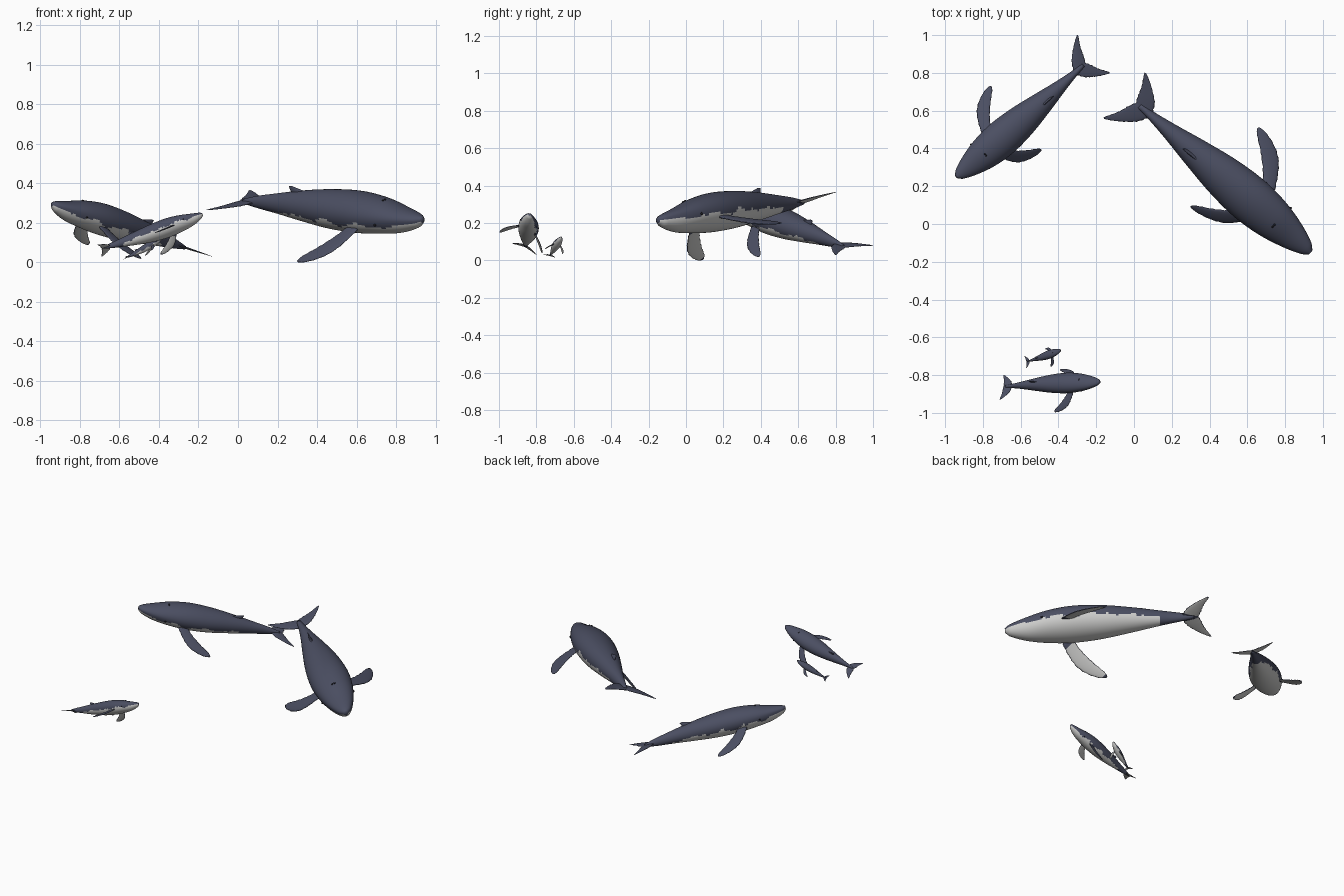
import bpy, bmesh, math, random
from mathutils import Vector

random.seed(4)
if "Cube" in bpy.data.objects:
    bpy.data.objects.remove(bpy.data.objects["Cube"])


def material(name, color):
    mat = bpy.data.materials.new(name)
    mat.use_nodes = True
    mat.diffuse_color = color
    bsdf = mat.node_tree.nodes["Principled BSDF"]
    bsdf.inputs["Base Color"].default_value = color
    bsdf.inputs["Roughness"].default_value = 0.6
    return mat


SLATE = material("slate blue", (0.070, 0.077, 0.122, 1))
PALE = material("pale belly grey", (0.62, 0.62, 0.61, 1))
BLACK = material("eye black", (0.012, 0.012, 0.016, 1))

# Body profile in body lengths: position, half width, height above and below the spine
BODY = [(0, .012, .012, .014), (.025, .034, .022, .036), (.11, .068, .042, .066),
        (.22, .095, .070, .080), (.35, .106, .086, .088), (.5, .095, .082, .083),
        (.66, .068, .066, .064), (.81, .039, .044, .042), (.92, .021, .027, .026),
        (1, .012, .010, .010)]
FLIPPER = [(0, .062), (.25, .070), (.5, .076), (.75, .062), (.92, .040), (1, .012)]
FLUKE = [(0, .085), (.3, .080), (.6, .052), (.85, .028), (1, .008)]
DORSAL = [(0, .085), (.5, .050), (1, .016)]


def sample(table, t, col=1):
    """Smooth cubic interpolation through one column of a table."""
    n = len(table) - 1
    i = next((k for k in range(n) if t <= table[k + 1][0]), n - 1)

    def slope(k):
        a, b = table[max(k - 1, 0)], table[min(k + 1, n)]
        return (b[col] - a[col]) / (b[0] - a[0])
    a, b = table[i], table[i + 1]
    h = b[0] - a[0]
    u = (t - a[0]) / h
    return ((2 * u**3 - 3 * u**2 + 1) * a[col] + (u**3 - 2 * u**2 + u) * h * slope(i)
            + (3 * u**2 - 2 * u**3) * b[col] + (u**3 - u**2) * h * slope(i + 1))


def loft(name, rings, is_pale):
    """Skin closed rings; is_pale(ring, segment) picks the belly colour."""
    bm = bmesh.new()
    rows = [[bm.verts.new(p) for p in ring] for ring in rings]
    k = len(rows[0])
    for i in range(len(rows) - 1):
        for j in range(k):
            m = (j + 1) % k
            face = bm.faces.new((rows[i][j], rows[i][m], rows[i + 1][m], rows[i + 1][j]))
            face.material_index = int(is_pale(i, j))
    bm.faces.new(rows[0])
    bm.faces.new(rows[-1])
    bmesh.ops.recalc_face_normals(bm, faces=bm.faces)
    for face in bm.faces:
        face.smooth = True
    mesh = bpy.data.meshes.new(name)
    bm.to_mesh(mesh)
    bm.free()
    mesh.materials.append(SLATE)
    mesh.materials.append(PALE)
    obj = bpy.data.objects.new(name, mesh)
    bpy.context.collection.objects.link(obj)


def blade(name, root, tip, fwd, up, size, chords, bulge, square, thick, pale):
    """A tapered fin from root to tip, bowed forward, pale on its lower face."""
    span = (tip - root).normalized()
    chord = (fwd - span * fwd.dot(span) * square).normalized()
    normal = span.cross(chord).normalized()
    if normal.dot(up) < 0:
        normal = -normal
    steps, k = 18, 16
    rings = []
    for i in range(steps + 1):
        s = i / steps
        c = root.lerp(tip, s) + chord * bulge * size * math.sin(math.pi * s)
        half = sample(chords, s) * size / 2
        wobble = 1 + 0.05 * math.sin(i * 2.4)
        rings.append([c + chord * half * wobble * math.cos(a) + normal * half * thick * math.sin(a)
                      for a in (2 * math.pi * j / k for j in range(k))])
    loft(name, rings, lambda i, j: pale and k / 2 + 1 <= j < k - 1
         and 1 < i < steps - 1)


def ball(name, pos, radius):
    bpy.ops.mesh.primitive_uv_sphere_add(segments=12, ring_count=8, radius=radius, location=pos)
    obj = bpy.context.object
    obj.name = name
    obj.data.materials.append(BLACK)
    bpy.ops.object.shade_smooth()


def whale(name, nose, mid, tail, flippers, flukes):
    nose, mid, tail = Vector(nose), Vector(mid), Vector(tail)
    flippers, flukes = [Vector(p) for p in flippers], [Vector(p) for p in flukes]
    size = (nose - mid).length + (mid - tail).length

    def spine(t):
        return (nose * (2 * (t - .5) * (t - 1)) + mid * (4 * t * (1 - t))
                + tail * (2 * t * (t - .5)))

    # The roll follows the line between the fluke tips
    across = (flukes[0] - flukes[1]).normalized()

    def frame(t):
        fwd = (spine(t - .01) - spine(t + .01)).normalized()
        left = (across - fwd * across.dot(fwd)).normalized()
        return fwd, left, fwd.cross(left)

    def skin(t, a):
        _, left, up = frame(t)
        h = sample(BODY, t, 2 if math.sin(a) > 0 else 3)
        return spine(t) + (left * sample(BODY, t) * math.cos(a) + up * h * math.sin(a)) * size

    # Body with a ragged line between back and belly
    n, k = 84, 48
    ts = [(i / n) ** 1.25 for i in range(n + 1)]
    rings = [[skin(t, 2 * math.pi * j / k) for j in range(k)] for t in ts]
    ragged = [[random.uniform(-.12, .12) for _ in range(n // 2 + 1)] for _ in range(2)]

    def belly(i, j):
        t, a = ts[i], 2 * math.pi * (j + .5) / k
        edge = -.32 + .10 * math.sin(t * 31) - 1.4 * max(0, t - .62)
        side = int(math.cos(a) > 0)
        return t < .8 and math.sin(a) < edge + ragged[side][i // 2] * min(1, t * 4)
    loft(name + "_body", rings, belly)

    # Paired flippers, flukes and eyes
    for side, sign, flip, fluke in zip(("left", "right"), (1, -1), flippers, flukes):
        fwd, left, up = frame(.31)
        root = spine(.31) + (left * sign * .075 - up * .035) * size
        blade(f"{name}_{side}_flipper", root, flip, fwd, up, size, FLIPPER, .03, 1, .2, True)
        fwd, left, up = frame(.97)
        blade(f"{name}_{side}_fluke", spine(.975), fluke, fwd, up, size, FLUKE, .012, .55, .13, True)
        a = -.22 if sign > 0 else math.pi + .22
        ball(f"{name}_{side}_eye", skin(.19, a), .006 * size)
        ball(f"{name}_{side}_blowhole", skin(.2, math.pi / 2 - sign * .07), .005 * size)

    # Small hooked fin on the back
    fwd, left, up = frame(.68)
    blade(name + "_dorsal_fin", skin(.67, math.pi / 2) - up * .012 * size,
          skin(.72, math.pi / 2) + up * .026 * size, fwd, left, size, DORSAL, 0, .4, .22, False)


# Pod: nose, mid spine, tail, then left and right tips
whale("large_adult", (.935, -.15, .215), (.475, .25, .272), (.03, .625, .31),
      [(.66, .51, .20), (.30, .09, .005)], [(.06, .80, .365), (-.16, .56, .265)])
whale("second_adult", (-.94, .25, .295), (-.60, .54, .19), (-.27, .84, .075),
      [(-.49, .39, .02), (-.76, .73, .09)], [(-.13, .80, .03), (-.30, 1.0, .08)])
whale("young_whale", (-.18, -.835, .245), (-.43, -.845, .15), (-.68, -.86, .075),
      [(-.39, -.77, .04), (-.42, -.995, .15)], [(-.69, -.80, .03), (-.71, -.93, .09)])
whale("calf", (-.388, -.667, .125), (-.475, -.70, .07), (-.565, -.728, .025),
      [(-.47, -.66, .035), (-.44, -.755, .06)], [(-.58, -.70, .015), (-.57, -.762, .03)])
